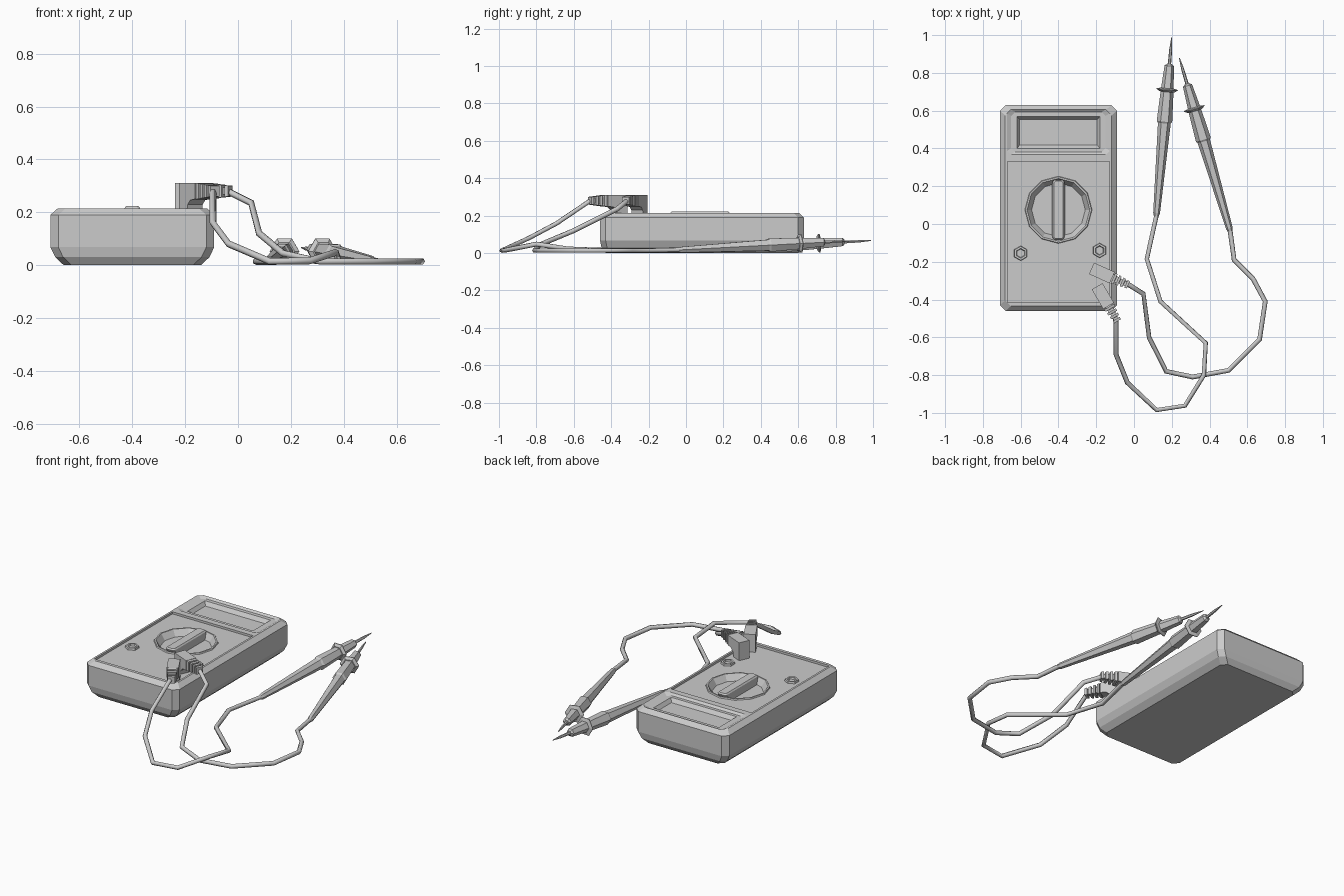
import bpy, bmesh
from math import sin, cos, pi, atan2
from mathutils import Matrix, Vector

if "Cube" in bpy.data.objects:
    bpy.data.objects.remove(bpy.data.objects["Cube"])

grey = bpy.data.materials.new("plain grey")
grey.use_nodes = True
COLOUR = (0.6, 0.6, 0.6, 1)
grey.diffuse_color = COLOUR
grey.node_tree.nodes["Principled BSDF"].inputs["Base Color"].default_value = COLOUR


def loft(name, rings, matrix=Matrix()):
    """Skin a stack of equal-length rings and cap both ends."""
    bm = bmesh.new()
    loops = [[bm.verts.new(matrix @ Vector(p)) for p in ring] for ring in rings]
    n = len(loops[0])
    for a, b in zip(loops, loops[1:]):
        for i in range(n):
            j = (i + 1) % n
            bm.faces.new((a[i], a[j], b[j], b[i]))
    bm.faces.new(loops[0][::-1])
    bm.faces.new(loops[-1])
    bmesh.ops.recalc_face_normals(bm, faces=bm.faces)
    mesh = bpy.data.meshes.new(name)
    bm.to_mesh(mesh)
    bm.free()
    mesh.materials.append(grey)
    obj = bpy.data.objects.new(name, mesh)
    bpy.context.collection.objects.link(obj)
    return obj


def ngon(r, z, n):
    return [(r * cos(2 * pi * i / n), r * sin(2 * pi * i / n), z) for i in range(n)]


def lathe(name, profile, n, matrix):
    return loft(name, [ngon(r, z, n) for r, z in profile], matrix)


def rect(x, y, z, c=0.0):
    """Centred rectangle of half sizes x, y; c cuts the corners."""
    if not c:
        return [(x, y, z), (-x, y, z), (-x, -y, z), (x, -y, z)]
    return [(x, y - c, z), (x - c, y, z), (c - x, y, z), (-x, y - c, z),
            (-x, c - y, z), (c - x, -y, z), (x - c, -y, z), (x, c - y, z)]


def cut(target, cutter):
    mod = target.modifiers.new("recess", "BOOLEAN")
    mod.operation = "DIFFERENCE"
    mod.solver = "EXACT"
    mod.object = cutter
    bpy.context.view_layer.objects.active = target
    bpy.ops.object.modifier_apply(modifier=mod.name)
    bpy.data.objects.remove(cutter)


move = Matrix.Translation
CX, CY = -0.4, 0.085
TOP, PANEL = 0.215, 0.202

# Meter case with chamfered edges
W, D = 0.31, 0.545
case = loft("meter_case", [
    rect(W - 0.05, D - 0.03, 0, 0.03),
    rect(W - 0.018, D - 0.008, 0.03, 0.03),
    rect(W, D, 0.068, 0.03),
    rect(W, D, 0.19, 0.03),
    rect(W - 0.028, D - 0.025, TOP, 0.03)], move((CX, CY, 0)))

# Recesses: control panel, display bezel, screen, dial well
cut(case, loft("panel_cutter", [rect(0.27, 0.373, PANEL), rect(0.27, 0.373, 0.3)],
               move((CX, -0.043, 0))))
cut(case, loft("bezel_cutter", [rect(0.25, 0.105, 0.204, 0.02), rect(0.272, 0.12, TOP, 0.02),
                                rect(0.272, 0.12, 0.3, 0.02)], move((CX, 0.487, 0))))
cut(case, loft("screen_cutter", [rect(0.205, 0.067, 0.182), rect(0.22, 0.085, 0.205),
                                 rect(0.22, 0.085, 0.3)], move((CX, 0.485, 0))))
DIAL = move((CX, 0.075, 0))
cut(case, lathe("dial_cutter", [(0.172, 0.15), (0.172, 0.3)], 12, DIAL))

# Selector dial
lathe("dial_well", [(0.172, 0.15), (0.178, PANEL), (0.175, 0.209), (0.166, 0.209),
                    (0.142, 0.172)], 12, DIAL)
loft("dial_knob", [rect(0.034, 0.14, 0.17, 0.008), rect(0.03, 0.158, 0.215, 0.008),
                   rect(0.024, 0.152, 0.223, 0.008)], DIAL)

# Hexagonal sockets with a hollow centre
for side, x, y in (("right", -0.6, -0.155), ("left", -0.182, -0.14)):
    lathe(side + "_socket", [(0.04, 0.2), (0.037, 0.214), (0.026, 0.214), (0.022, 0.204)],
          6, move((x, y, 0)) @ Matrix.Rotation(pi / 6, 4, "Z"))


def plug(name, start, end):
    """Angled plug with a ribbed strain relief; local x runs to the cord."""
    dx, dy = end[0] - start[0], end[1] - start[1]
    frame = move((*start, 0)) @ Matrix.Rotation(atan2(dy, dx), 4, "Z")
    side = [(0, 0.2), (0, 0.31), (0.12, 0.31), (0.12, 0.25), (0.085, 0.246),
            (0.066, 0.23), (0.058, 0.2)]
    loft(name + "_plug", [[(x, y, z) for x, z in side] for y in (-0.033, 0.033)], frame)
    rings = []
    for i in range(4):
        r = 0.031 - 0.003 * i
        x = 0.115 + 0.025 * i
        for h, d in ((r * 0.6, 0), (r * 0.6, 0.01), (r, 0.01), (r * 0.92, 0.024), (r * 0.6, 0.024)):
            rings.append([(x + d, a * h, 0.28 + b * h)
                          for a, b in ((1, 1), (-1, 1), (-1, -1), (1, -1))])
    loft(name + "_strain_relief", rings, frame)


def cord(name, points):
    curve = bpy.data.curves.new(name, "CURVE")
    curve.dimensions = "3D"
    curve.bevel_depth = 0.013
    curve.bevel_resolution = 1
    curve.use_fill_caps = True
    spline = curve.splines.new("POLY")
    spline.points.add(len(points) - 1)
    for p, co in zip(spline.points, points):
        p.co = (*co, 1)
    curve.materials.append(grey)
    bpy.context.collection.objects.link(bpy.data.objects.new(name, curve))


def probe(name, base, tip):
    """Tapered six-sided handle, finger guard and needle along base to tip."""
    base, tip = Vector(base), Vector(tip)
    axis = (tip - base).normalized()
    across = axis.cross(Vector((0, 0, 1))).normalized()
    up = across.cross(axis)
    frame = Matrix((across, up, axis)).transposed().to_4x4()
    frame = move(base) @ frame
    s = (tip - base).length
    lathe(name + "_probe_handle", [
        (0.013, 0), (0.018, 0.02 * s), (0.034, 0.52 * s), (0.041, 0.53 * s),
        (0.034, 0.7 * s), (0.025, 0.84 * s), (0.012, 0.85 * s)], 6, frame)
    lathe(name + "_probe_guard", [(0.04, 0.695 * s), (0.056, 0.706 * s), (0.056, 0.71 * s),
                                  (0.035, 0.715 * s)], 6, frame)
    lathe(name + "_probe_needle", [(0.009, 0.84 * s), (0.008, 0.93 * s), (0.002, s)], 6, frame)


# Two test leads: plug, cord, probe
plug("inner", (-0.225, -0.235), (-0.035, -0.32))
cord("inner_cord", [
    (-0.06, -0.305, 0.28), (-0.03, -0.32, 0.275), (0.05, -0.37, 0.235), (0.08, -0.6, 0.12),
    (0.17, -0.78, 0.045), (0.31, -0.81, 0.014), (0.5, -0.775, 0.014), (0.665, -0.61, 0.014),
    (0.695, -0.41, 0.014), (0.63, -0.29, 0.014), (0.53, -0.19, 0.014), (0.508, -0.03, 0.018)])
probe("inner", (0.51, -0.04, 0.017), (0.24, 0.88, 0.066))

plug("outer", (-0.195, -0.33), (-0.09, -0.51))
cord("outer_cord", [
    (-0.102, -0.49, 0.28), (-0.095, -0.52, 0.275), (-0.095, -0.69, 0.16), (-0.035, -0.84, 0.08),
    (0.12, -0.985, 0.014), (0.27, -0.962, 0.016), (0.37, -0.8, 0.048), (0.38, -0.63, 0.022),
    (0.14, -0.41, 0.014), (0.068, -0.185, 0.014), (0.12, 0.05, 0.018)])
probe("outer", (0.118, 0.04, 0.017), (0.2, 0.99, 0.067))
